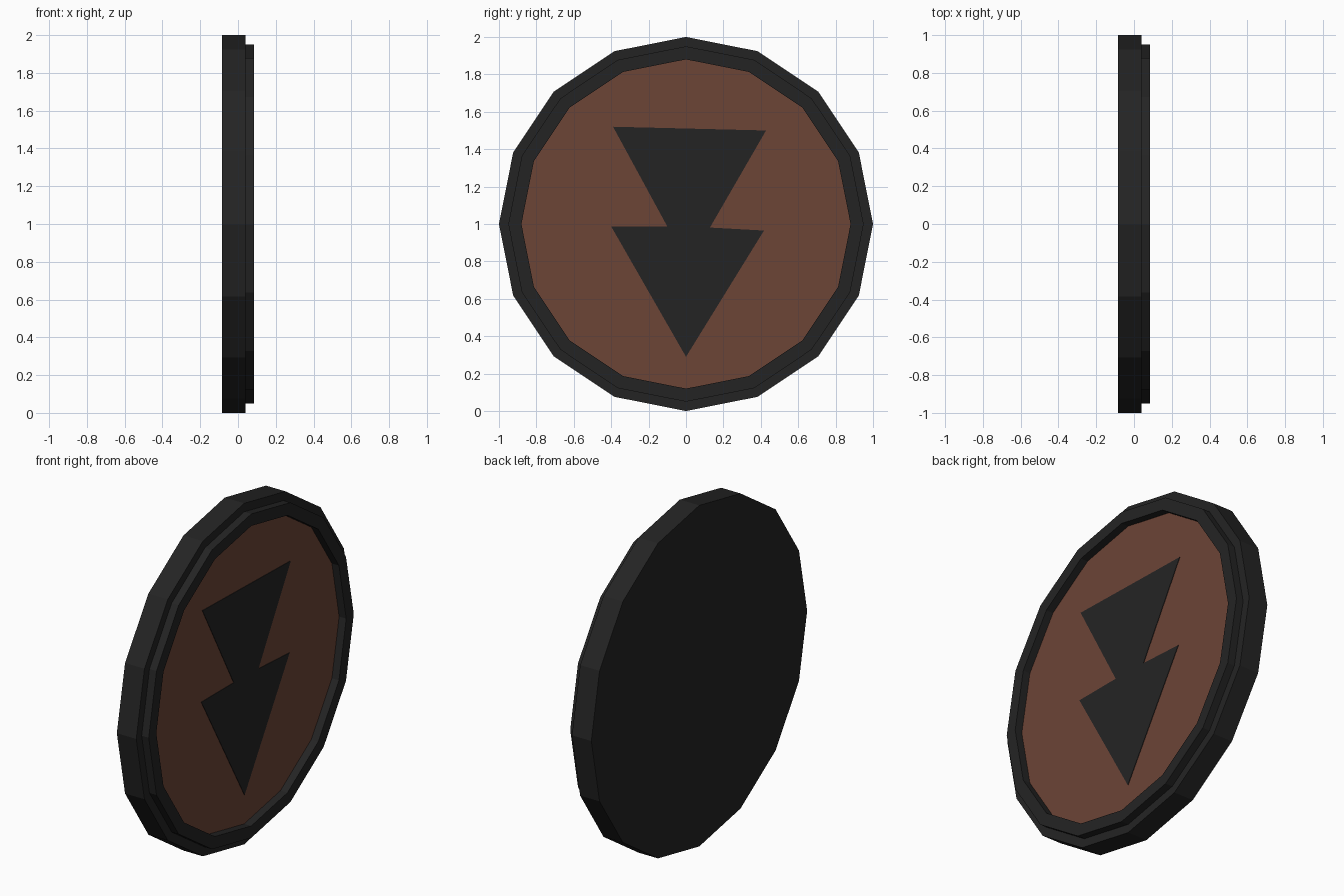
import bpy, bmesh, math

if "Cube" in bpy.data.objects:
    bpy.data.objects.remove(bpy.data.objects["Cube"])

SIDES = 16


def material(name, rgb):
    m = bpy.data.materials.new(name)
    m.diffuse_color = (*rgb, 1.0)
    m.use_nodes = True
    m.node_tree.nodes["Principled BSDF"].inputs["Base Color"].default_value = m.diffuse_color
    return m


DARK = material("charcoal", (0.0175, 0.0175, 0.0175))
BROWN = material("brown", (0.150, 0.058, 0.037))


def add_object(name, bm, mats):
    bmesh.ops.recalc_face_normals(bm, faces=bm.faces[:])
    mesh = bpy.data.meshes.new(name)
    bm.to_mesh(mesh)
    bm.free()
    for m in mats:
        mesh.materials.append(m)
    ob = bpy.data.objects.new(name, mesh)
    bpy.context.collection.objects.link(ob)
    return ob


# Disc body: stepped profile (x, radius) turned about the x axis
profile = [(-0.086, 1.0), (0.04, 1.0), (0.04, 0.95),
           (0.086, 0.95), (0.086, 0.88), (0.04, 0.88)]
bm = bmesh.new()
rings = []
for x, r in profile:
    rings.append([bm.verts.new((x, r * math.cos(a), 1 + r * math.sin(a)))
                  for a in (2 * math.pi * i / SIDES for i in range(SIDES))])
for a, b in zip(rings, rings[1:]):
    for i in range(SIDES):
        j = (i + 1) % SIDES
        bm.faces.new((a[i], a[j], b[j], b[i]))
bm.faces.new(rings[0])                  # flat back
panel = bm.faces.new(rings[-1])         # recessed brown panel
panel.material_index = 1
add_object("disc_with_rim", bm, [DARK, BROWN])

# Painted emblem: thin plate of two stacked triangles, (y, z) outline
outline = [(-0.39, 1.52), (-0.10, 0.987), (-0.40, 0.987), (0.0, 0.29),
           (0.417, 0.965), (0.128, 0.981), (0.428, 1.50)]
bm = bmesh.new()
face = bm.faces.new([bm.verts.new((0.0402, y, z)) for y, z in outline])
top = bmesh.ops.extrude_face_region(bm, geom=[face])["geom"]
bmesh.ops.translate(bm, vec=(0.003, 0, 0),
                    verts=[v for v in top if isinstance(v, bmesh.types.BMVert)])
add_object("painted_emblem", bm, [DARK])
